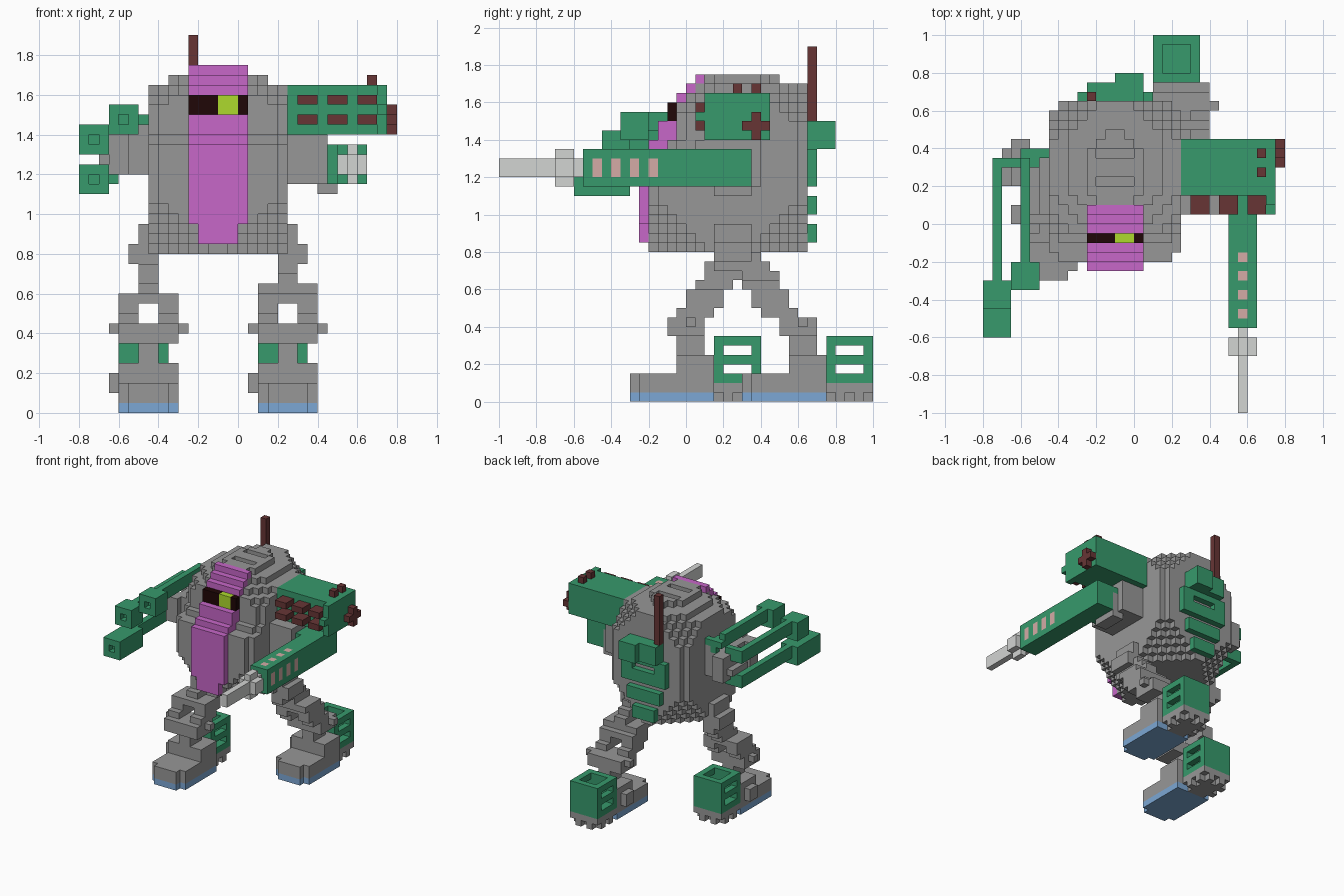
import bpy
import bmesh
from mathutils import Vector

cube = bpy.data.objects.get("Cube")
if cube:
    bpy.data.objects.remove(cube, do_unlink=True)

UNIT = 0.05  # edge of one block
COLOURS = {
    "grey": (.31, .31, .31), "green": (.038, .32, .15), "purple": (.57, .135, .58),
    "blue": (.2, .39, .66), "brown": (.135, .036, .036), "black": (.014, .002, .002),
    "lime": (.42, .7, .027), "silver": (.65, .66, .65), "pink": (.66, .41, .38),
}
for name, rgb in COLOURS.items():
    mat = bpy.data.materials.new(name)
    mat.use_nodes = True
    mat.diffuse_color = (*rgb, 1)
    shader = next(n for n in mat.node_tree.nodes if n.type == "BSDF_PRINCIPLED")
    shader.inputs["Base Color"].default_value = (*rgb, 1)
    COLOURS[name] = mat


def fill(cells, colour, x, y, z):
    """Fill a range of blocks, or clear it when colour is None."""
    for i in range(*x):
        for j in range(*y):
            for k in range(*z):
                if colour:
                    cells[i, j, k] = colour
                else:
                    cells.pop((i, j, k), None)


def build(name, cells):
    """Make one mesh from the outer faces of a set of blocks."""
    bm = bmesh.new()
    points = {}
    used = sorted(set(cells.values()))

    def vert(p):
        key = tuple(round(c) for c in p)
        if key not in points:
            points[key] = bm.verts.new(Vector(key) * UNIT)
        return points[key]

    for cell, colour in cells.items():
        for axis in range(3):
            for side in (0, 1):
                near = list(cell)
                near[axis] += 2 * side - 1
                if tuple(near) in cells:
                    continue
                u, v, o = Vector((0, 0, 0)), Vector((0, 0, 0)), Vector(cell)
                u[(axis + 1) % 3] = v[(axis + 2) % 3] = 1
                o[axis] += side
                ring = [o, o + u, o + u + v, o + v]
                face = bm.faces.new([vert(p) for p in (ring if side else ring[::-1])])
                face.material_index = used.index(colour)
    mesh = bpy.data.meshes.new(name)
    bm.to_mesh(mesh)
    bm.free()
    for colour in used:
        mesh.materials.append(COLOURS[colour])
    bpy.context.collection.objects.link(bpy.data.objects.new(name, mesh))


# Hull: a block with a sloping front and stepped corners
def front_slope(k):
    return 0 if k < 27 else 2 if k < 28 else 3 if k < 32 else k - 28


hull = {}
for i in range(-9, 5):
    for j in range(-4, 13):
        for k in range(16, 35):
            side, top, low = min(i + 9, 4 - i), 34 - k, k - 16
            front, back = j + 4 - front_slope(k), 12 - j - (3 if top == 0 else 0)
            end = min(front, back)
            if (end >= 0 and side + end >= 1 and side + 2 * top >= 4
                    and side + back + top >= 6 and side + front + top >= 5
                    and side + end + low >= 6):
                hull[i, j, k] = "grey"
for j in (4, 7):
    fill(hull, None, (-4, 0), (j, j + 1), (34, 35))
build("hull", hull)

# Canopy: a stepped panel down the front with a visor
canopy = {}
for k in range(17, 35):
    y = -5 if k < 27 else -4 if k < 28 else -3 if k < 30 else -2 if k < 32 else k - 33
    inset = 1 if k < 19 else 0
    depth = 2 if 27 <= k < 32 else 1
    fill(canopy, "purple", (-5 + inset, 1 - inset), (y, y + depth), (k, k + 1))
fill(canopy, "black", (-5, 1), (-2, -1), (30, 32))
fill(canopy, "lime", (-2, 0), (-2, -1), (30, 32))
build("canopy", canopy)

# Back vents and antenna
vents = {}
fill(vents, "green", (-5, 1), (13, 15), (27, 30))
fill(vents, "green", (-2, 1), (15, 16), (27, 30))
fill(vents, "green", (-6, 2), (13, 14), (23, 27))
fill(vents, None, (-4, 0), (13, 14), (25, 26))
fill(vents, "green", (-5, 1), (13, 14), (20, 22))
fill(vents, "green", (-4, 0), (13, 14), (17, 19))
build("back_vents", vents)
antenna = {}
fill(antenna, "brown", (-5, -4), (13, 14), (30, 38))
build("antenna", antenna)


# Legs: the same lower leg is moved, the thigh leans its own way
def leg(name, dx, dy, thigh_start, lean, fork_top, outer):
    cells = {}

    def part(colour, x, y, z):
        fill(cells, colour, (x[0] + dx, x[1] + dx), (y[0] + dy, y[1] + dy), z)

    for colour, z in (("blue", (0, 1)), ("grey", (1, 3))):
        part(colour, (-12, -6), (-5, 3), z)
        part(colour, (-11, -7), (-6, -5), z)
    part("grey", (-12, -6), (-1, 3), (3, 5))
    part("grey", (-10, -8), (-1, 2), (5, 7))
    part("grey", (-13, -12), (0, 2), (2, 4))
    part("grey", (-12, -6), (-2, 2), (7, 9))
    part("grey", (-13, -5), (0, 1), (8, 9))
    # Heel with a toothed underside and an open slotted box
    part("grey", (-12, -7), (3, 8), (1, 2))
    part("grey", (-11, -8), (3, 7), (0, 1))
    for t in (1, 3):
        part("grey", (t - 12, t - 11), (3, 8), (0, 1))
        part("grey", (-12, -7), (t + 3, t + 4), (0, 1))
    part("green", (-12, -7), (3, 8), (2, 7))
    part(None, (-11, -8), (4, 7), (3, 7))
    for z in (3, 5):
        part(None, (-12, -7), (4, 7), (z, z + 1))
    # Forked thigh
    for z in range(9, 16):
        y = round(thigh_start + lean * (z - 9))
        x = (-12, -6) if z < fork_top else (-10, -8)
        fill(cells, "grey", (x[0] + dx, x[1] + dx), (y, y + 4), (z, z + 1))
    part(None, (-10, -8), (-5, 9), (9, 11))
    # Hip plate on the outer side
    for depth, z in ((1, (14, 20)), (2, (14, 19)), (3, (15, 17))):
        x = (-8 - depth, -7 - depth) if outer < 0 else (3 + depth, 4 + depth)
        fill(cells, "grey", x, (3, 7), z)
    build(name, cells)


leg("right_leg", 0, 0, -1, .65, 12, -1)
leg("left_leg", 14, 12, 8, -.6, 13, 1)

# Right arm: shoulder and three long claws
arm = {}
fill(arm, "grey", (-11, -9), (1, 8), (24, 28))
fill(arm, "grey", (-10, -9), (1, 8), (28, 29))
fill(arm, "grey", (-13, -11), (4, 9), (24, 28))
fill(arm, "grey", (-13, -11), (0, 2), (24, 28))
fill(arm, "grey", (-12, -11), (2, 4), (24, 28))
fill(arm, "grey", (-14, -13), (4, 8), (25, 26))
build("right_shoulder", arm)
claws = {}
fill(claws, "green", (-11, -9), (7, 8), (28, 30))
for x, y, z, length in ((-13, -7, 28, 3), (-16, -9, 26, 3), (-16, -12, 22, 6)):
    fill(claws, "green", (x, x + 3), (y, y + length), (z, z + 3))
    fill(claws, None, (x + 1, x + 2), (y, y + 1), (z + 1, z + 2))
    fill(claws, "green", (x + 1, x + 2), (y + length, 7), (z + 1, z + 3))
fill(claws, "green", (-12, -10), (6, 8), (29, 30))
for z in (23, 27):
    fill(claws, "green", (-15, -12), (6, 7), (z, z + 2))
build("claws", claws)

# Left arm: shoulder, missile pod above and gun below
arm = {}
fill(arm, "grey", (5, 9), (1, 8), (23, 28))
fill(arm, "grey", (8, 10), (3, 7), (22, 26))
build("left_shoulder", arm)

pod = {}
fill(pod, "green", (5, 15), (3, 9), (28, 33))
fill(pod, "green", (14, 15), (2, 3), (28, 33))
fill(pod, "green", (14, 15), (1, 2), (30, 31))
for x in (6, 9, 12):
    for z in (29, 31):
        fill(pod, "brown", (x, x + 2), (1, 3), (z, z + 1))
for y in (5, 7):
    fill(pod, "brown", (13, 14), (y, y + 1), (33, 34))
fill(pod, "brown", (15, 16), (7, 8), (28, 31))
fill(pod, "brown", (15, 16), (6, 9), (29, 30))
build("missile_pod", pod)

gun = {}
fill(gun, "green", (10, 13), (-11, 7), (23, 27))
fill(gun, "green", (9, 10), (2, 7), (23, 27))
for y in (-10, -8, -6, -4):
    for x in (10, 12):
        fill(gun, "pink", (x, x + 1), (y, y + 1), (24, 26))
    fill(gun, "pink", (11, 12), (y, y + 1), (26, 27))
build("arm_gun", gun)

barrel = {}
fill(barrel, "silver", (11, 12), (-20, -11), (24, 26))
fill(barrel, "silver", (10, 13), (-14, -12), (24, 26))
fill(barrel, "silver", (11, 12), (-14, -12), (23, 27))
build("gun_barrel", barrel)
